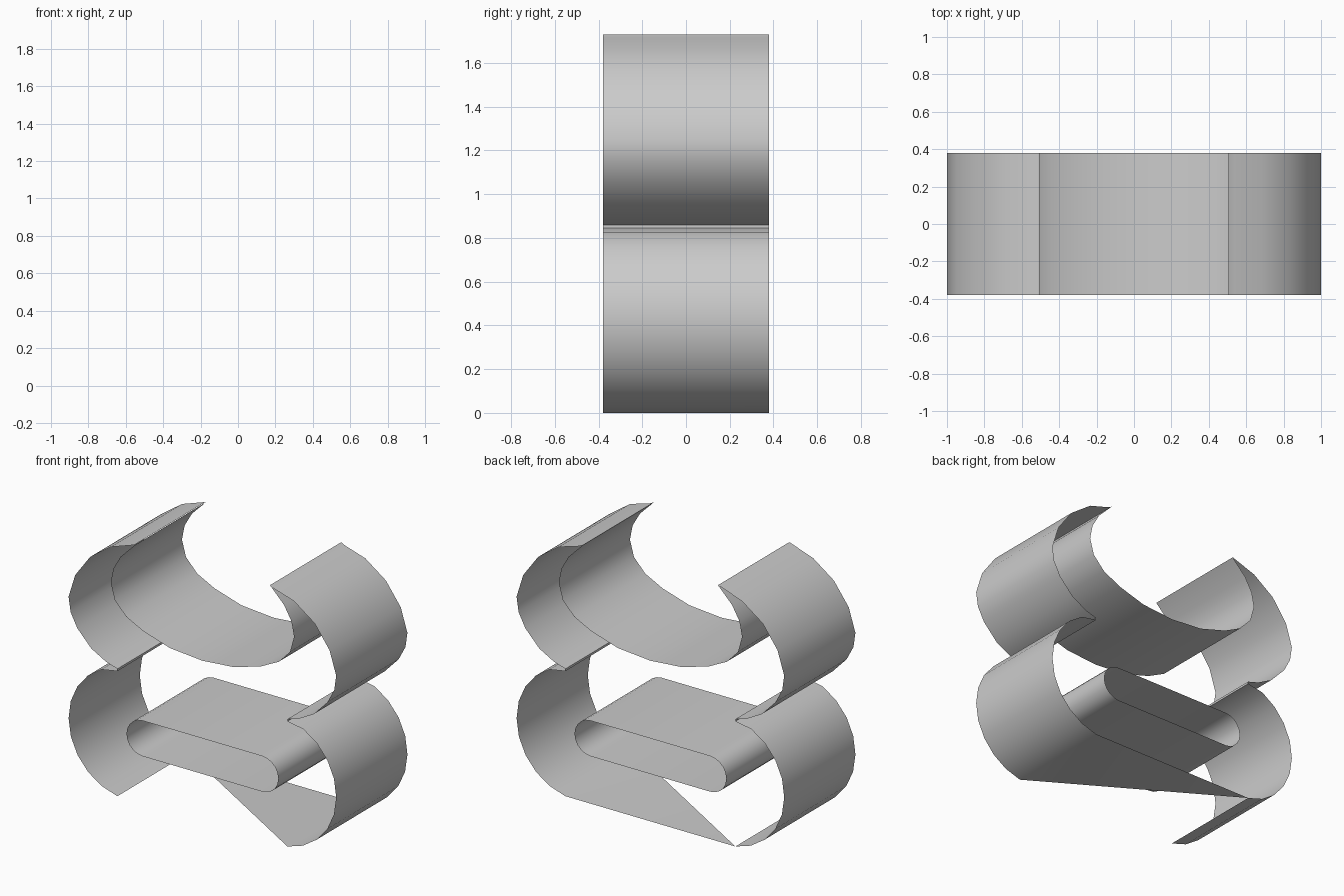
import bpy
from math import cos, sin, radians

if "Cube" in bpy.data.objects:
    bpy.data.objects.remove(bpy.data.objects["Cube"])

D = 0.38  # half depth of every band


def arc(cx, cz, r, a0, a1, n):
    return [(cx + r * cos(radians(a0 + (a1 - a0) * i / n)),
             cz + r * sin(radians(a0 + (a1 - a0) * i / n))) for i in range(n + 1)]


def mirror(pts):
    return [(-x, z) for x, z in reversed(pts)]


def band(name, pts, closed=False, extra=None):
    """Extrude an x-z profile along y as an open-ended sheet."""
    n = len(pts)
    verts = [(x, -D, z) for x, z in pts] + [(x, D, z) for x, z in pts]
    faces = [(i, (i + 1) % n, n + (i + 1) % n, n + i) for i in range(n if closed else n - 1)]
    if extra:
        faces.append(extra(n))
    me = bpy.data.meshes.new(name)
    me.from_pydata(verts, [], faces)
    me.update()
    ob = bpy.data.objects.new(name, me)
    bpy.context.collection.objects.link(ob)
    bpy.ops.object.select_all(action='DESELECT')
    ob.select_set(True)
    bpy.context.view_layer.objects.active = ob
    bpy.ops.object.shade_smooth_by_angle(angle=radians(32))
    return ob


# right outline, bottom to top: lower lobe, notch, upper lobe
lower = arc(0.563, 0.431, 0.437, -80.5, 80, 10)
lower[0] = (0.635, 0.0)
lower[-1] = (0.635, 0.845)
upper = [(0.635, 0.86), (0.72, 0.885), (0.83, 0.945), (0.935, 1.055), (0.985, 1.15),
         (1.0, 1.25), (0.95, 1.41), (0.84, 1.56), (0.685, 1.67)]
right = lower + upper + [(0.535, 1.715), (0.505, 1.73)]
left = mirror(lower + upper + [(0.51, 1.73)])

# outer shell; its underside is closed by one triangle only
outline = left + right
k = len(left)
band("outer_shell", outline, extra=lambda n: (k, n + k, n + k - 1))
ob = bpy.data.objects["outer_shell"]
me = ob.data
# remove the full underside quad, keeping the triangle
import bmesh
bm = bmesh.new()
bm.from_mesh(me)
quads = [f for f in bm.faces if len(f.verts) == 4 and all(v.co.z < 0.001 for v in f.verts)]
bmesh.ops.delete(bm, geom=quads, context='FACES_ONLY')
bm.to_mesh(me)
bm.free()

# curved upper scoop, running from tip to tip
half = [(0.24, 1.105), (0.44, 1.165), (0.57, 1.23), (0.655, 1.32), (0.685, 1.43),
        (0.665, 1.53), (0.61, 1.625), (0.505, 1.73)]
band("upper_scoop", mirror(half) + [(0, 1.085)] + half)

# rounded slot through the lower half
band("lower_slot", arc(0.447, 0.44, 0.12, 90, -90, 10) + arc(-0.447, 0.44, 0.12, -90, -270, 10), closed=True)
